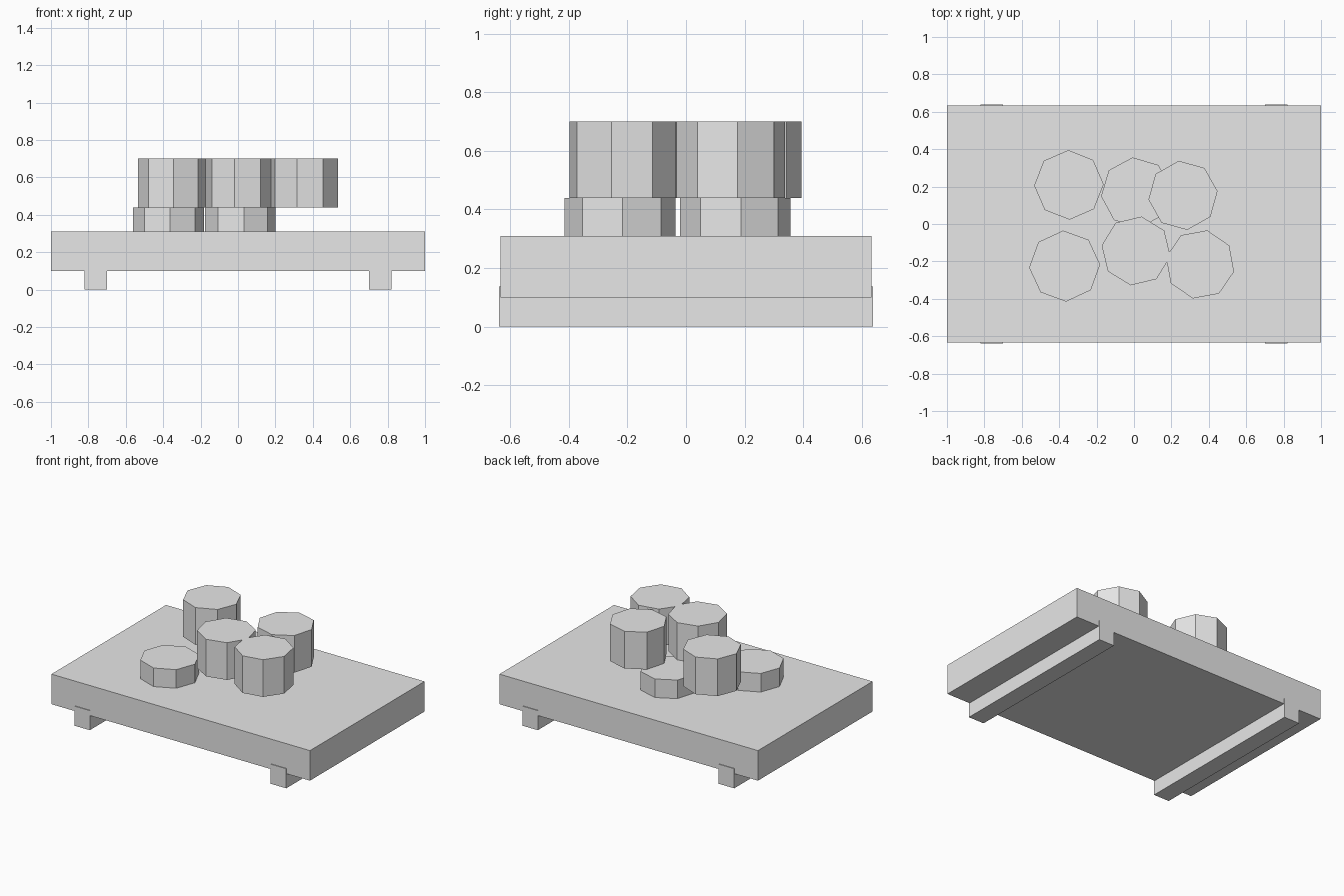
import bpy
import math

cube = bpy.data.objects.get("Cube")
if cube:
    bpy.data.objects.remove(cube, do_unlink=True)

GREY = (0.8, 0.8, 0.8, 1)
mat = bpy.data.materials.new("plain light grey")
mat.use_nodes = True
mat.diffuse_color = GREY
mat.node_tree.nodes["Principled BSDF"].inputs["Base Color"].default_value = GREY


def finish(name):
    obj = bpy.context.object
    obj.name = name
    obj.data.materials.append(mat)
    return obj


def box(name, center_x, width, depth, bottom, top):
    bpy.ops.mesh.primitive_cube_add(size=1, location=(center_x, 0, (bottom + top) / 2))
    bpy.context.object.scale = (width, depth, top - bottom)
    bpy.ops.object.transform_apply(location=False, rotation=False, scale=True)
    return finish(name)


def octagon(name, x, y, turn, bottom, top, radius=0.186):
    # Primitive starts its first vertex on +y, which matches +x for eight sides
    bpy.ops.mesh.primitive_cylinder_add(
        vertices=8, radius=radius, depth=top - bottom,
        location=(x, y, (bottom + top) / 2), rotation=(0, 0, math.radians(turn)))
    return finish(name)


# Serving board and the two runners beneath it
box("board", 0, 2, 1.266, 0.1, 0.31)
for side, label in ((1, "left"), (-1, "right")):
    box(label + "_runner", side * 0.76, 0.12, 1.276, 0, 0.137)

# Short rolls resting on the board
octagon("short_roll_front", -0.371, -0.225, 2.5, 0.31, 0.44, 0.19)
octagon("short_roll_back", 0.012, 0.168, 6, 0.31, 0.44, 0.189)

# Tall rolls on the upper level
tall_rolls = {
    "tall_roll_back_right": (-0.348, 0.209, 1),
    "tall_roll_back_left": (0.262, 0.153, 7),
    "tall_roll_front_middle": (0.011, -0.144, 36),
    "tall_roll_front_left": (0.353, -0.216, 33),
}
for name, (x, y, turn) in tall_rolls.items():
    octagon(name, x, y, turn, 0.44, 0.7)
